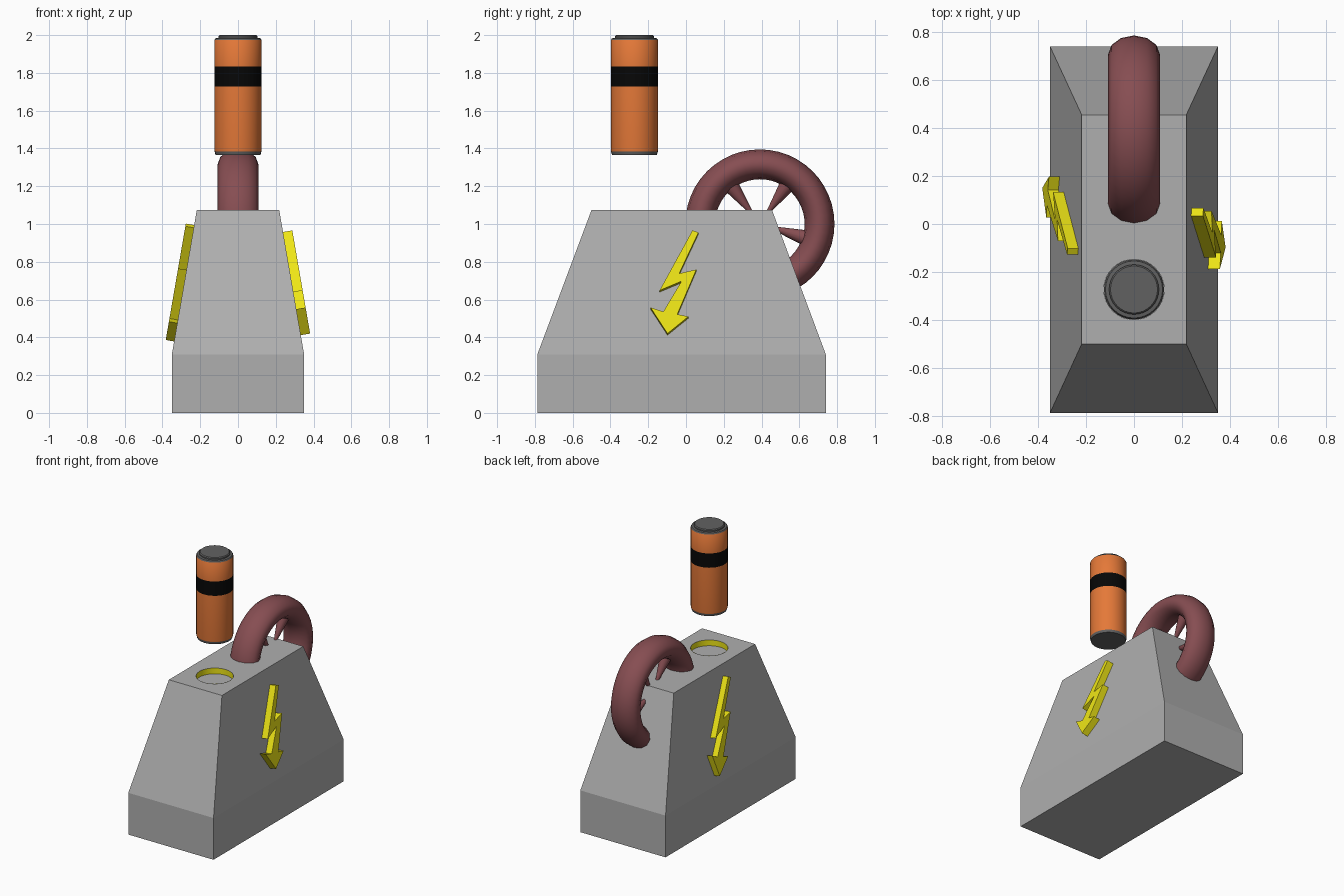
import bpy, bmesh
from math import sin, cos, pi, radians
from mathutils import Vector

if "Cube" in bpy.data.objects:
    bpy.data.objects.remove(bpy.data.objects["Cube"])


def material(name, rgb):
    m = bpy.data.materials.new(name)
    m.diffuse_color = (*rgb, 1)
    m.use_nodes = True
    m.node_tree.nodes["Principled BSDF"].inputs["Base Color"].default_value = m.diffuse_color
    return m


GREY = material("mid_grey", (0.43, 0.43, 0.43))
YELLOW = material("yellow", (0.85, 0.78, 0.008))
ORANGE = material("orange", (0.78, 0.19, 0.04))
RED = material("dull_red", (0.24, 0.075, 0.084))
DARK = material("dark_grey", (0.12, 0.12, 0.12))
BLACK = material("black", (0.002, 0.002, 0.002))


def finish(name, bm, mats=()):
    bmesh.ops.recalc_face_normals(bm, faces=bm.faces)
    mesh = bpy.data.meshes.new(name)
    bm.to_mesh(mesh)
    bm.free()
    ob = bpy.data.objects.new(name, mesh)
    bpy.context.collection.objects.link(ob)
    for m in mats:
        mesh.materials.append(m)
    return ob


def smooth(ob):
    bpy.ops.object.select_all(action='DESELECT')
    ob.select_set(True)
    bpy.context.view_layer.objects.active = ob
    bpy.ops.object.shade_smooth_by_angle(angle=radians(35))


def lathe(name, profile, mats, y, n=32):
    # profile rows: radius, z, material index of the band above the row
    bm = bmesh.new()
    rings = [[bm.verts.new((r * cos(2 * pi * i / n), y + r * sin(2 * pi * i / n), z))
              for i in range(n)] for r, z, _ in profile]
    for lo, hi, row in zip(rings, rings[1:], profile):
        for i in range(n):
            j = (i + 1) % n
            bm.faces.new((lo[i], lo[j], hi[j], hi[i])).material_index = row[2]
    if len(rings) > 2:
        bm.faces.new(rings[0][::-1]).material_index = profile[0][2]
        bm.faces.new(rings[-1]).material_index = profile[-1][2]
    ob = finish(name, bm, mats)
    smooth(ob)
    return ob


# Tapered body: three stacked rectangles
TOP, SHOULDER = 1.075, 0.31
bm = bmesh.new()
levels = []
for hx, y0, y1, z in ((0.35, -0.787, 0.74, 0), (0.35, -0.787, 0.74, SHOULDER),
                      (0.218, -0.50, 0.455, TOP)):
    levels.append([bm.verts.new(p) for p in
                   ((-hx, y0, z), (hx, y0, z), (hx, y1, z), (-hx, y1, z))])
bm.faces.new(levels[0][::-1])
bm.faces.new(levels[2])
for lo, hi in zip(levels, levels[1:]):
    for i in range(4):
        j = (i + 1) % 4
        bm.faces.new((lo[i], lo[j], hi[j], hi[i]))
body = finish("body", bm, [GREY])

# Socket in the top with a yellow wall
CY = -0.273
SOCKET = 0.042
bpy.ops.mesh.primitive_cylinder_add(vertices=32, radius=0.126, depth=2 * SOCKET,
                                    location=(0, CY, TOP))
cutter = bpy.context.object
cutter.name = "socket_cutter"
cutter.hide_render = True
cutter.data.materials.append(GREY)
mod = body.modifiers.new("socket", 'BOOLEAN')
mod.operation = 'DIFFERENCE'
mod.object = cutter
mod.solver = 'EXACT'
bpy.context.view_layer.objects.active = body
bpy.ops.object.modifier_apply(modifier="socket")
bpy.data.objects.remove(cutter)
lathe("socket_wall", [(0.125, TOP - SOCKET, 0), (0.125, TOP, 0)], [YELLOW], CY)

# Floating canister
lathe("canister", [(0.119, 1.366, 1), (0.124, 1.384, 0), (0.125, 1.39, 0), (0.125, 1.728, 2),
                   (0.125, 1.834, 0), (0.125, 1.974, 1), (0.119, 1.983, 1), (0.104, 1.985, 1),
                   (0.104, 1.994, 1), (0.098, 2.0, 1)], [ORANGE, DARK, BLACK], CY)

# Wheel rim and its tapered spokes
HUB = Vector((0, 0.391, 1.0))
bpy.ops.mesh.primitive_torus_add(major_segments=48, minor_segments=12, major_radius=0.316,
                                 minor_radius=0.079, location=HUB, rotation=(0, pi / 2, 0))
rim = bpy.context.object
rim.name = "wheel_rim"
rim.scale.z = 0.108 / 0.079
rim.data.materials.append(RED)
smooth(rim)
for k in range(5):
    a = radians(-17 + 72 * k)
    d = Vector((0, cos(a), sin(a)))
    bpy.ops.mesh.primitive_cone_add(vertices=16, radius1=0.005, radius2=0.045, depth=0.22,
                                    location=HUB + d * 0.16)
    spoke = bpy.context.object
    spoke.name = f"wheel_spoke_{k + 1}"
    spoke.rotation_euler = d.to_track_quat('Z', 'Y').to_euler()
    spoke.data.materials.append(RED)
    smooth(spoke)

# Lightning bolts, outline of the outer face as (y, z) on the right side
BOLT = [(0.034, 0.966), (0.066, 0.955), (-0.036, 0.738), (0.055, 0.759), (-0.046, 0.522),
        (0.013, 0.51), (-0.098, 0.42), (-0.188, 0.558), (-0.12, 0.536), (-0.024, 0.697),
        (-0.14, 0.648)]
TIP = Vector((-0.098, 0.42))
SLOPE = (0.35 - 0.218) / (TOP - SHOULDER)


def bolt(name, side, outline, thick):
    normal = Vector((side, 0, SLOPE)).normalized()
    bm = bmesh.new()
    outer = []
    for y, z in outline:
        x = 0.218 + (TOP - z) * SLOPE + thick * 1.015
        outer.append(bm.verts.new((side * x, y, z)))
    inner = [bm.verts.new(v.co - normal * (thick + 0.003)) for v in outer]
    bm.faces.new(outer)
    bm.faces.new(inner[::-1])
    for i in range(len(outer)):
        j = (i + 1) % len(outer)
        bm.faces.new((outer[i], inner[i], inner[j], outer[j]))
    return finish(name, bm, [YELLOW])


bolt("bolt_right", 1, BOLT, 0.05)

# Left bolt is turned round, longer, narrower and tilted a little more
a0, a1 = radians(15.3), radians(23.5)
left = []
for y, z in BOLT:
    py, pz = TIP.x - y, z - TIP.y
    u = (-sin(a0) * py + cos(a0) * pz) * 1.185
    v = (cos(a0) * py + sin(a0) * pz) * 0.88
    left.append((0.15 - sin(a1) * u + cos(a1) * v, 0.386 + cos(a1) * u + sin(a1) * v))
bolt("bolt_left", -1, left, 0.045)
